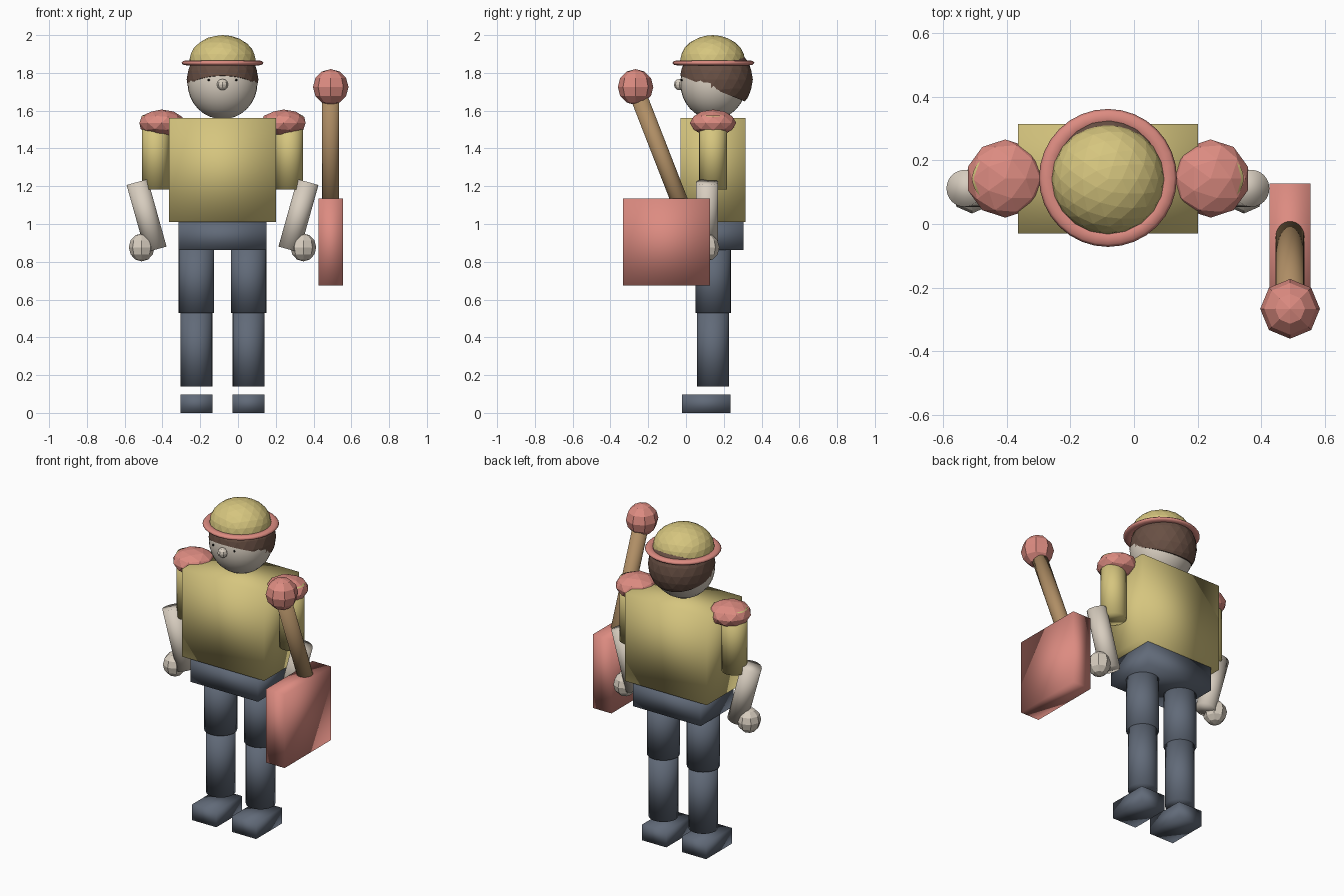
import bpy
import bmesh
from mathutils import Vector

if "Cube" in bpy.data.objects:
    bpy.data.objects.remove(bpy.data.objects["Cube"], do_unlink=True)

MID_X, MID_Y = -0.082, 0.143


def material(name, r, g, b):
    m = bpy.data.materials.new(name)
    m.diffuse_color = (r, g, b, 1)
    m.use_nodes = True
    bsdf = m.node_tree.nodes["Principled BSDF"]
    bsdf.inputs["Base Color"].default_value = (r, g, b, 1)
    return m


yellow = material("straw_yellow", 0.67, 0.56, 0.21)
pink = material("salmon_pink", 0.72, 0.26, 0.22)
skin = material("pale_skin", 0.68, 0.61, 0.52)
slate = material("slate_blue", 0.12, 0.145, 0.19)
brown = material("dark_brown", 0.14, 0.08, 0.058)
wood = material("wood", 0.43, 0.27, 0.13)
black = material("black", 0.01, 0.01, 0.01)


def finish(name, mat, smooth=True):
    ob = bpy.context.object
    ob.name = name
    ob.data.materials.append(mat)
    bpy.ops.object.transform_apply(location=False, rotation=True, scale=True)
    if smooth:
        bpy.ops.object.shade_smooth()
    return ob


def box(name, mat, low, high):
    low, high = Vector(low), Vector(high)
    bpy.ops.mesh.primitive_cube_add(size=1, location=(low + high) / 2)
    bpy.context.object.scale = high - low
    return finish(name, mat)


def rod(name, mat, start, end, radius):
    start, end = Vector(start), Vector(end)
    axis = end - start
    bpy.ops.mesh.primitive_cylinder_add(
        vertices=32, radius=radius, depth=axis.length, location=(start + end) / 2,
        rotation=axis.to_track_quat("Z", "Y").to_euler())
    return finish(name, mat)


def ball(name, mat, centre, radii, segments=8, rings=6, smooth=False):
    bpy.ops.mesh.primitive_uv_sphere_add(segments=segments, ring_count=rings, location=centre)
    bpy.context.object.scale = radii
    return finish(name, mat, smooth)


def faceted_ball(name, mat, centre, radii, detail):
    bpy.ops.mesh.primitive_ico_sphere_add(subdivisions=detail, radius=1, location=centre)
    bpy.context.object.scale = radii
    return finish(name, mat, False)


def keep_above(ob, point, normal):
    # point is in world space; objects keep only their location
    bm = bmesh.new()
    bm.from_mesh(ob.data)
    bmesh.ops.bisect_plane(bm, geom=bm.verts[:] + bm.edges[:] + bm.faces[:],
                           plane_co=Vector(point) - ob.location,
                           plane_no=normal, clear_inner=True)
    rim = [e for e in bm.edges if e.is_boundary]
    bmesh.ops.holes_fill(bm, edges=rim)
    bm.to_mesh(ob.data)
    bm.free()


# Trunk
box("torso", yellow, (-0.365, -0.03, 1.01), (0.202, 0.315, 1.56))
box("hips", slate, (-0.315, -0.02, 0.862), (0.152, 0.305, 1.01))

# Limbs, mirrored about the body's middle
for side, s in (("left", 1), ("right", -1)):
    leg_x = MID_X + s * 0.138
    arm_x = MID_X + s * 0.354
    rod(side + "_thigh", slate, (leg_x, MID_Y, 0.53), (leg_x, MID_Y, 0.88), 0.094)
    rod(side + "_shin", slate, (leg_x, MID_Y, 0.14), (leg_x, MID_Y, 0.54), 0.084)
    box(side + "_foot", slate, (leg_x - 0.084, -0.02, 0), (leg_x + 0.084, 0.235, 0.098))
    rod(side + "_upper_arm", yellow, (arm_x, MID_Y, 1.183), (arm_x, MID_Y, 1.575), 0.073)
    faceted_ball(side + "_shoulder_pad", pink, (MID_X + s * 0.323, MID_Y, 1.535),
                 (0.123, 0.123, 0.071), 2)
    rod(side + "_forearm", skin, (MID_X + s * 0.352, 0.112, 0.865),
        (MID_X + s * 0.452, 0.112, 1.222), 0.058)
    ball(side + "_hand", skin, (MID_X + s * 0.428, 0.105, 0.876), (0.068, 0.072, 0.074))
    ball(side + "_eye", black, (MID_X + s * 0.073, -0.024, 1.762),
         (0.006, 0.006, 0.006))

# Head, nose and hair
ball("head", skin, (MID_X, 0.145, 1.745), (0.185, 0.175, 0.19), 32, 16, True)
ball("nose", skin, (MID_X, -0.034, 1.738), (0.03, 0.03, 0.03))
hair = faceted_ball("hair", brown, (MID_X, 0.16, 1.765), (0.19, 0.194, 0.19), 3)
keep_above(hair, (MID_X, -0.03, 1.785), (0, 0.37, 0.93))

# Hat
crown = faceted_ball("hat_crown", yellow, (MID_X, 0.141, 1.862), (0.177, 0.173, 0.138), 3)
keep_above(crown, (MID_X, 0.141, 1.85), (0, 0, 1))
bpy.ops.mesh.primitive_torus_add(location=(MID_X, 0.145, 1.853), major_radius=0.19,
                                 minor_radius=0.027, major_segments=32, minor_segments=8)
bpy.context.object.scale.z = 0.5
finish("hat_brim", pink)

# Long-handled tool at the left side
TOOL_X = 0.491
box("tool_blade", pink, (0.427, -0.333, 0.675), (0.556, 0.127, 1.135))
rod("tool_handle", wood, (TOOL_X, 0.04, 0.93), (TOOL_X, -0.27, 1.725), 0.045)
ball("tool_knob", pink, (TOOL_X, -0.267, 1.725), (0.094, 0.094, 0.095))
